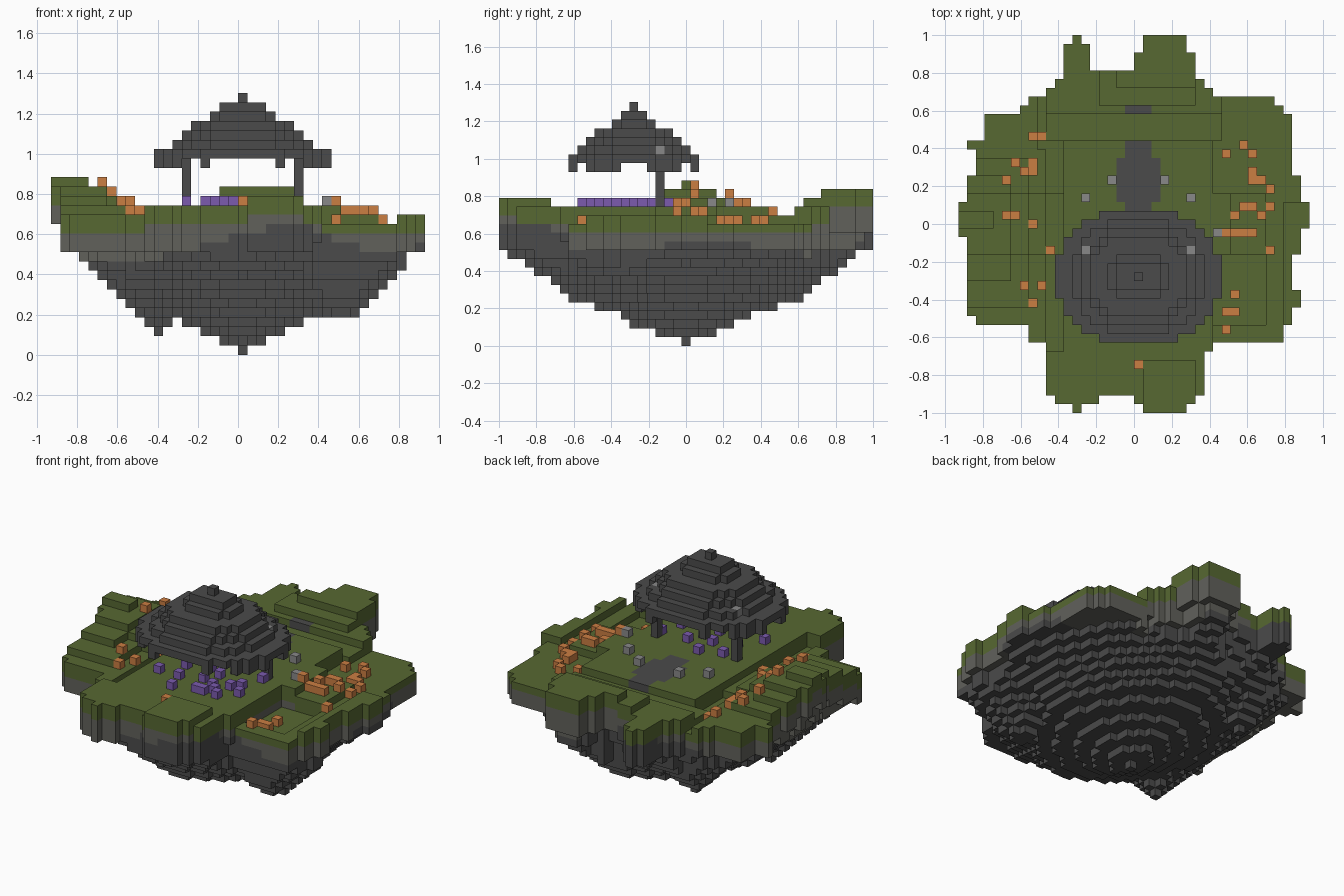
import bpy, bmesh, math
from mathutils import Vector

CELL = 2 / 43

if "Cube" in bpy.data.objects:
    bpy.data.objects.remove(bpy.data.objects["Cube"], do_unlink=True)


def material(name, r, g, b):
    mat = bpy.data.materials.new(name)
    mat.use_nodes = True
    mat.diffuse_color = (r, g, b, 1)
    shader = mat.node_tree.nodes["Principled BSDF"]
    shader.inputs["Base Color"].default_value = (r, g, b, 1)
    shader.inputs["Roughness"].default_value = 1
    return mat


GRASS = material("grass green", 0.095, 0.138, 0.032)
STONE = material("mid stone", 0.12, 0.12, 0.105)
ROCK = material("dark rock", 0.07, 0.07, 0.07)
PALE = material("pale stone", 0.25, 0.25, 0.25)
ORANGE = material("orange blossom", 0.6, 0.21, 0.055)
PURPLE = material("purple blossom", 0.2, 0.105, 0.43)

SIDES = [Vector(d) for d in ((1, 0, 0), (-1, 0, 0), (0, 1, 0),
                             (0, -1, 0), (0, 0, 1), (0, 0, -1))]


def block_object(name, cells):
    """Build only the exposed faces of a set of blocks: {(i, j, k): material}."""
    bm = bmesh.new()
    mats = list(dict.fromkeys(cells.values()))
    for cell, mat in cells.items():
        centre = Vector(cell) + Vector((0.5, 0, 0.5))
        for n in SIDES:
            if tuple(int(a + b) for a, b in zip(cell, n)) in cells:
                continue
            u = Vector((n.y, n.z, n.x)) / 2
            w = n.cross(u)
            mid = centre + n / 2
            corners = (mid - u - w, mid + u - w, mid + u + w, mid - u + w)
            face = bm.faces.new([bm.verts.new(c * CELL) for c in corners])
            face.material_index = mats.index(mat)
    bmesh.ops.remove_doubles(bm, verts=bm.verts, dist=CELL / 50)
    mesh = bpy.data.meshes.new(name)
    bm.to_mesh(mesh)
    bm.free()
    for mat in mats:
        mesh.materials.append(mat)
    obj = bpy.data.objects.new(name, mesh)
    bpy.context.collection.objects.link(obj)


# Island outline: (first row, left column, right column), going front-ward
BANDS = [(17, -8, 6), (16, -9, 7), (15, -10, 8), (14, -12, 15), (13, -13, 16),
         (12, -17, 17), (9, -19, 17), (8, -18, 17), (5, -19, 18), (2, -20, 19),
         (-1, -20, 18), (-2, -19, 18), (-4, -19, 17), (-8, -19, 18),
         (-10, -19, 17), (-11, -18, 17), (-12, -12, 16), (-14, -10, 8),
         (-15, -10, 7)]
TABS = {21: [(-7, -7), (1, 5)], 20: [(-8, -6), (1, 5)],
        19: [(-8, -6), (0, 6)], 18: [(-8, -6), (0, 6)],
        -20: [(-9, -5), (0, 6)], -21: [(-7, -7), (1, 5)]}


def row_spans(j):
    if j in TABS:
        return TABS[j]
    return [[b[1:] for b in BANDS if b[0] >= j][-1]]


OUTLINE = {(i, j) for j in range(-21, 22) for lo, hi in row_spans(j)
           for i in range(lo, hi + 1)}


def right_garden(i, j):
    if i >= 17:                                      # outer rim
        return 15 if j < 3 else 14
    if j < -3:                                       # deep hollow
        return 14 if j < -11 or i > 14 else 13
    if j > 3:
        return 14
    return 16 - (i > 10) - (i > 14)


def left_hill(i, j):
    cap = max(15, 19 - j // 2) if j >= 0 else max(15, 19 - (2 - j) // 3)
    base = 15 if -4 < j < 4 else 14
    return min(cap, base + min(4, max(0, -i - 9 - (j > 8)) // 2))


def ground(i, j):
    """Height of the terrain in blocks."""
    if -8 <= i <= 8 and -15 <= j <= 9:
        return 16                                    # temple plateau
    if j >= 10 and -10 <= i <= 9:                    # rising back edge
        rise = 15 + (j >= 13) + (j >= 14) + (j >= 16)
        return min(rise, 18 if -2 <= i <= 6 else 17 if -4 <= i < -2 else 16)
    if j <= -15:                                     # front lip
        return 17 if 1 <= i <= 6 and j < -15 else 16
    return right_garden(i, j) if i > 8 else left_hill(i, j)


RINGS = [0.6, 2.6, 4.6, 6.6, 9.3, 11.5, 12.7, 13.7, 14.8, 16, 17.5]
# Hanging lumps: column, row, lowest block, flat radius
LUMPS = [(10.5, -8, 4, 1.6), (-9, -6, 2, 0), (-9, 10, 4, 0.5)]


def edge_distance(i, j):
    d = 1
    while {(i + d, j), (i - d, j), (i, j + d), (i, j - d)} <= OUTLINE:
        d += 1
    return d - 1


def underside(i, j):
    y = j * 0.86
    reach = 0.8 * math.hypot(i, y) + 0.2 * (abs(i) + abs(y))
    low = sum(reach > ring for ring in RINGS)
    for ci, cj, k, flat in LUMPS:
        away = max(0, math.hypot(i - ci, j - cj) - flat)
        low = min(low, k + math.ceil(away))
    # Thin crust along the outer edge
    crust = 6 if j < -14 else 5 if j > 14 else 4
    return max(low, ground(i, j) - crust - round(2.5 * edge_distance(i, j)))


def stone_floor(i, j):
    """Lowest stone block: rock climbs at the front, back and left side."""
    a = math.atan2(j, i)
    return round(10.3 + 3.5 * math.cos(a + 1.3) ** 8 + 1.6 * max(0, math.cos(a - 0.15)) ** 8)


def is_path(i, j):
    return (i / 2.2) ** 2 + ((j - 5) / 4.9) ** 2 < 1 or (abs(i) < 2 and j == 13)


# Floating island: grass over stone over dark rock
island = {}
for i, j in sorted(OUTLINE):
    top = ground(i, j)
    turf = max(top - 2, min(13, top - 1))
    for k in range(underside(i, j), top):
        mat = GRASS if k >= turf else STONE if k >= stone_floor(i, j) else ROCK
        if k == top - 1 and is_path(i, j):
            mat = ROCK
        island[i, j, k] = mat
block_object("floating_island", island)

# Domed roof: hollow stepped layers, widest first
LAYERS = [(9, 7), (7, 6), (6, 5), (5, 4), (3, 2), (2, 1), (0, 0)]
ROOF_J = -6


def in_oval(i, j, radii):
    rx, ry = radii
    if not rx:
        return i == j == 0
    return abs(i / (rx + 0.45)) ** 2.2 + abs(j / (ry + 0.7)) ** 2.2 < 1


roof = {}
for level, radii in enumerate(LAYERS):
    inner = LAYERS[min(level + 1, len(LAYERS) - 1)]
    inner = (max(inner[0] - 1, 0), max(inner[1] - 1, 0))
    for i in range(-9, 10):
        for j in range(-7, 8):
            if in_oval(i, j, radii) and not (inner[0] and in_oval(i, j, inner)):
                roof[i, j + ROOF_J, 21 + level] = ROCK
# Drooping eaves at the corners
for i in range(-9, 10):
    for j in range(-7, 8):
        corner = abs(i) >= 7 and abs(j) >= 2
        if in_oval(i, j, LAYERS[0]) and (corner or (abs(i), abs(j)) == (4, 7)):
            roof[i, j + ROOF_J, 20] = ROCK
for i in (-6, 6):
    roof[i, -3, 22] = PALE
block_object("domed_roof", roof)

# Posts holding the roof
for side, i in (("right", -6), ("left", 6)):
    block_object(side + "_post", {(i, -3, k): ROCK for k in range(16, 22)})

# Pale stones beside the path
stones = [(-6, 3), (6, 3), (-3, 5), (3, 5), (9, -1)]
block_object("path_stones", {(i, j, 16): PALE for i, j in stones})

# Orange blossoms around the gardens
BLOSSOMS = [(-12, 10), (-11, 10), (-14, 7), (-12, 7), (-12, 6), (-13, 6), (-15, 5),
            (-15, 1), (-14, 1), (-12, 0), (-10, -3), (-13, -7), (-11, -7), (-12, -9),
            (0, -16), (12, 9), (10, 8), (13, 8), (13, 6), (13, 5), (14, 5), (15, 4),
            (12, 2), (13, 2), (15, 2), (14, 1), (11, 1), (10, -1), (11, -1), (12, -1),
            (13, -1), (15, -3), (11, -8), (10, -10), (11, -10), (10, -12)]
block_object("orange_blossoms", {(i, j, ground(i, j)): ORANGE for i, j in BLOSSOMS})

# Purple blossoms sheltered under the roof
SHELTERED = [(-6, -9), (-3, -9), (1, -11), (2, -11), (4, -11), (4, -8), (6, -9),
             (5, -7), (6, -4), (0, -8), (2, -9), (-4, -6), (-1, -2), (2, -4),
             (-2, -12), (3, -10), (-1, -5), (1, -6), (-4, -3)]
block_object("purple_blossoms", {(i, j, 16): PURPLE for i, j in SHELTERED})
